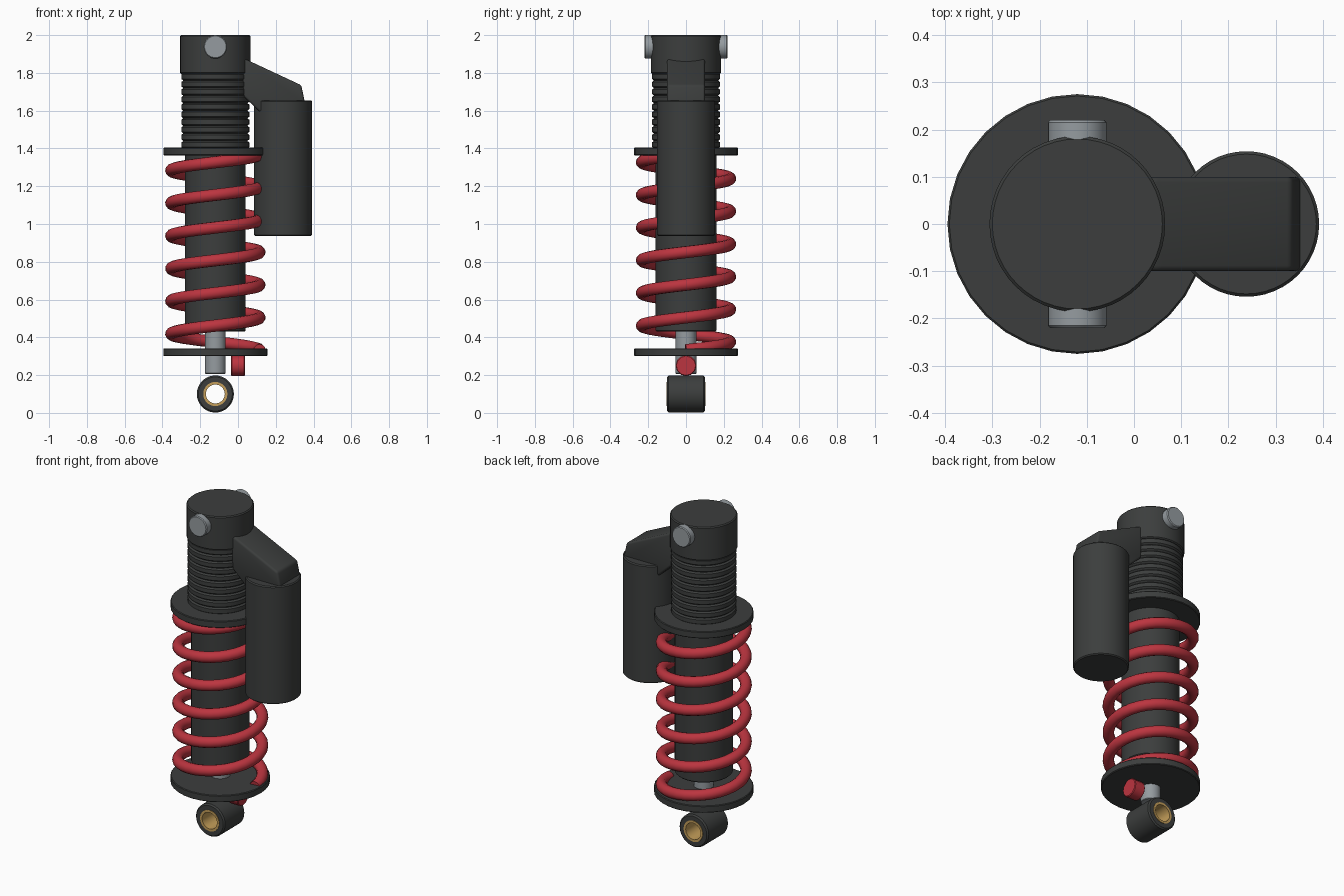
import bpy, bmesh, math
from mathutils import Matrix, Vector

if "Cube" in bpy.data.objects:
    bpy.data.objects.remove(bpy.data.objects["Cube"])

AX = -0.12  # x of the damper axis


def material(name, rgb):
    m = bpy.data.materials.new(name)
    m.diffuse_color = (*rgb, 1)
    m.use_nodes = True
    m.node_tree.nodes["Principled BSDF"].inputs["Base Color"].default_value = m.diffuse_color
    return m


BLACK = material("black_metal", (0.045, 0.048, 0.047))
SILVER = material("silver_metal", (0.30, 0.33, 0.35))
RED = material("red_paint", (0.50, 0.035, 0.05))
BRASS = material("brass", (0.55, 0.34, 0.10))


def finish(ob, mat, angle=35):
    ob.data.materials.clear()
    ob.data.materials.append(mat)
    bpy.ops.object.select_all(action='DESELECT')
    ob.select_set(True)
    bpy.context.view_layer.objects.active = ob
    bpy.ops.object.shade_smooth_by_angle(angle=math.radians(angle))
    return ob


def from_bmesh(name, bm, mat):
    bmesh.ops.recalc_face_normals(bm, faces=bm.faces[:])
    me = bpy.data.meshes.new(name)
    bm.to_mesh(me)
    bm.free()
    ob = bpy.data.objects.new(name, me)
    bpy.context.collection.objects.link(ob)
    return finish(ob, mat)


def lathe(name, profile, loc, mat, axis='Z', seg=48, ring=False):
    """Revolve (radius, height) points; solid with end caps, or a closed ring."""
    bm = bmesh.new()
    loops = []
    for r, h in profile:
        loops.append([bm.verts.new((r * math.cos(2 * math.pi * i / seg),
                                    r * math.sin(2 * math.pi * i / seg), h)) for i in range(seg)])
    pairs = list(zip(loops, loops[1:]))
    if ring:
        pairs.append((loops[-1], loops[0]))
    for a, b in pairs:
        for i in range(seg):
            j = (i + 1) % seg
            bm.faces.new((a[i], a[j], b[j], b[i]))
    if not ring:
        bm.faces.new(loops[0])
        bm.faces.new(loops[-1])
    rot = {'Z': Matrix.Identity(4),
           'Y': Matrix.Rotation(math.pi / 2, 4, 'X'),
           'X': Matrix.Rotation(math.pi / 2, 4, 'Y')}[axis]
    bmesh.ops.transform(bm, matrix=Matrix.Translation(loc) @ rot, verts=bm.verts[:])
    return from_bmesh(name, bm, mat)


def cylinder(name, r, h0, h1, loc, mat, axis='Z', seg=48, c=0.006):
    """Cylinder with small chamfers."""
    prof = [(r - c, h0), (r, h0 + c), (r, h1 - c), (r - c, h1)]
    return lathe(name, prof, loc, mat, axis, seg)


axis0 = (AX, 0, 0)

# Damper body, top cap and piston shaft
cylinder("damper_body", 0.161, 0.43, 1.42, axis0, BLACK)
cylinder("top_cap", 0.186, 1.795, 2.0, axis0, BLACK)
cylinder("piston_shaft", 0.055, 0.207, 0.46, axis0, SILVER, seg=32, c=0.003)

# Threaded collar section
rings, z0, z1 = 10, 1.40, 1.80
pitch = (z1 - z0) / rings
thread = []
for k in range(rings):
    z = z0 + k * pitch
    thread += [(0.170, z), (0.180, z + 0.008), (0.180, z + pitch - 0.008), (0.170, z + pitch - 0.001)]
lathe("threaded_sleeve", thread, axis0, BLACK)

# Spring plates
for name, z in (("lower_spring_plate", 0.30), ("upper_spring_plate", 1.363)):
    cylinder(name, 0.275, z, z + 0.042, axis0, BLACK, seg=32, c=0.004)

# Coil spring
turns, steps, radius, rise, start = 6, 32, 0.234, 0.173, 0.332
cu = bpy.data.curves.new("coil_spring", 'CURVE')
cu.dimensions = '3D'
cu.bevel_depth = 0.032
cu.bevel_resolution = 4
cu.use_fill_caps = True
sp = cu.splines.new('POLY')
sp.points.add(turns * steps)
for i, p in enumerate(sp.points):
    a = 2 * math.pi * i / steps
    p.co = (AX + radius * math.cos(a), radius * math.sin(a), start + rise * i / steps, 1)
spring = bpy.data.objects.new("coil_spring", cu)
bpy.context.collection.objects.link(spring)
bpy.ops.object.select_all(action='DESELECT')
spring.select_set(True)
bpy.context.view_layer.objects.active = spring
bpy.ops.object.convert(target='MESH')
finish(bpy.context.view_layer.objects.active, RED, 50)

# Rebound knob
cylinder("rebound_knob", 0.055, -0.036, 0.036, (0, 0, 0.25), RED, 'X', seg=12, c=0.004)

# Lower mounting eye and bushing
lathe("lower_eye", [(0.062, -0.10), (0.090, -0.10), (0.098, -0.092),
                    (0.098, 0.092), (0.090, 0.10), (0.062, 0.10)],
      (AX, 0, 0.10), BLACK, 'Y', ring=True)
lathe("eye_bushing", [(0.050, -0.103), (0.064, -0.103), (0.064, 0.103), (0.050, 0.103)],
      (AX, 0, 0.10), BRASS, 'Y', seg=32, ring=True)

# Upper mounting pins
for name, s in (("front_pin", -1), ("back_pin", 1)):
    cylinder(name, 0.062, -0.06, 0.06, (AX, s * 0.16, 1.938), SILVER, 'Y', seg=32, c=0.005)

# Piggyback reservoir
cylinder("reservoir", 0.154, 0.937, 1.655, (0.238, 0, 0), BLACK)

# Reservoir arm
bm = bmesh.new()
outline = [(0.02, 1.88), (0.05, 1.868), (0.335, 1.735), (0.355, 1.64), (0.125, 1.585), (0.03, 1.675)]
face = bm.faces.new([bm.verts.new((x, -0.10, z)) for x, z in outline])
ext = bmesh.ops.extrude_face_region(bm, geom=[face])
bmesh.ops.translate(bm, vec=Vector((0, 0.20, 0)),
                    verts=[v for v in ext["geom"] if isinstance(v, bmesh.types.BMVert)])
bmesh.ops.bevel(bm, geom=bm.edges[:], offset=0.012, segments=3, profile=0.5, affect='EDGES')
from_bmesh("reservoir_arm", bm, BLACK)
